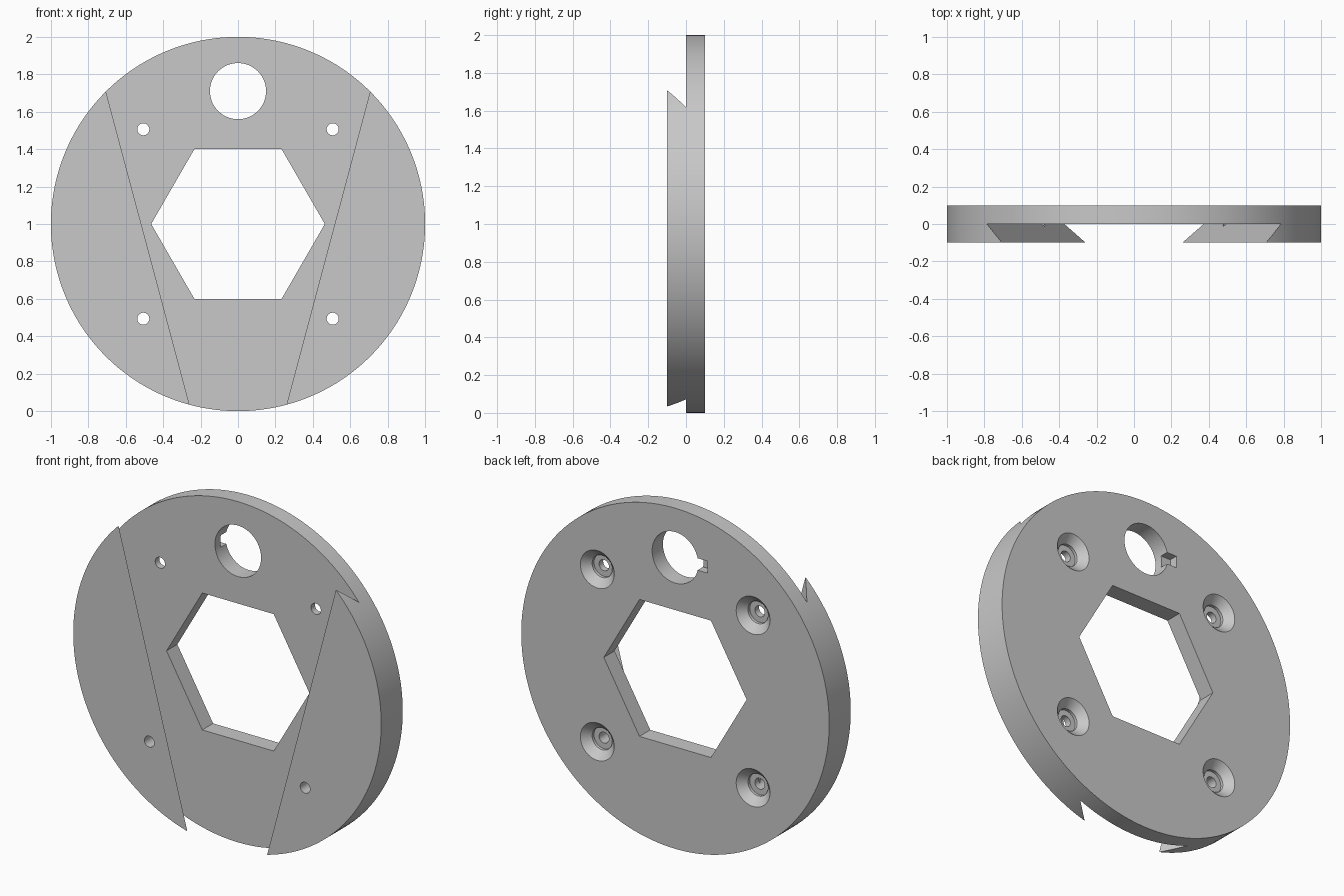
import bpy
import bmesh
from math import cos, sin, pi, radians

cube = bpy.data.objects.get("Cube")
if cube:
    bpy.data.objects.remove(cube, do_unlink=True)

grey = bpy.data.materials.new("plain grey")
grey.use_nodes = True
grey.diffuse_color = (0.58, 0.58, 0.58, 1)
grey.node_tree.nodes["Principled BSDF"].inputs["Base Color"].default_value = grey.diffuse_color

HALF = 0.1       # half the thickness of the plate
OVER = 0.2       # how far cutters reach past the faces


def circle(r, y, n=64, x=0, z=1):
    """Ring of points around the y axis."""
    return [(x + r * cos(2 * pi * i / n), y, z + r * sin(2 * pi * i / n)) for i in range(n)]


def loft(name, rings):
    """Closed solid through a stack of rings with equal point counts."""
    bm = bmesh.new()
    loops = [[bm.verts.new(p) for p in ring] for ring in rings]
    n = len(loops[0])
    for a, b in zip(loops, loops[1:]):
        for i in range(n):
            j = (i + 1) % n
            bm.faces.new((a[i], a[j], b[j], b[i]))
    bm.faces.new(loops[0])
    bm.faces.new(loops[-1])
    bmesh.ops.recalc_face_normals(bm, faces=bm.faces)
    mesh = bpy.data.meshes.new(name)
    bm.to_mesh(mesh)
    bm.free()
    mesh.materials.append(grey)
    obj = bpy.data.objects.new(name, mesh)
    bpy.context.collection.objects.link(obj)
    return obj


def groove_ring(y):
    """Tapered dovetail outline, wider towards the floor of the groove."""
    def half_width(z):
        return 0.517 + (y + HALF) * 1.035 + 0.267 * (z - 1)
    low, high = -0.1, 2.1
    return [(-half_width(low), y, low), (half_width(low), y, low),
            (half_width(high), y, high), (-half_width(high), y, high)]


# Round plate
plate = loft("round_plate", [circle(1, -HALF, 160), circle(1, HALF, 160)])

# Dovetail groove, hexagonal opening and large round hole
cutters = [
    loft("groove_cutter", [groove_ring(-OVER), groove_ring(0)]),
    loft("hexagon_cutter", [circle(0.464, y, 6) for y in (-OVER, OVER)]),
    loft("hole_cutter", [circle(0.15, y, z=1.71) for y in (-OVER, OVER)]),
]

# Key notch beside the large hole, open to the back
cutters.append(loft("notch_cutter", [
    [(-0.21, y, 1.675), (-0.1, y, 1.675), (-0.1, y, 1.745), (-0.21, y, 1.745)]
    for y in (0.05, OVER)]))

# Four countersunk screw holes
screw_profile = [(0.032, -OVER), (0.032, 0.038), (0.065, 0.038),
                 (0.065, 0.055), (0.11, HALF), (0.11, OVER)]
for sx in (-1, 1):
    for sz in (-1, 1):
        cutters.append(loft("screw_cutter", [
            circle(r, y, 48, sx * 0.506, 1 + sz * 0.506) for r, y in screw_profile]))

for cutter in cutters:
    cutter.hide_render = True
    mod = plate.modifiers.new(cutter.name, "BOOLEAN")
    mod.operation = "DIFFERENCE"
    mod.solver = "EXACT"
    mod.object = cutter

# Apply the cuts and drop the cutters
bpy.context.view_layer.update()
evaluated = plate.evaluated_get(bpy.context.evaluated_depsgraph_get())
cut_mesh = bpy.data.meshes.new_from_object(evaluated)
plate.modifiers.clear()
plate.data = cut_mesh
for cutter in cutters:
    bpy.data.objects.remove(cutter, do_unlink=True)

# Smooth round walls, sharp edges
bpy.ops.object.select_all(action="DESELECT")
plate.select_set(True)
bpy.context.view_layer.objects.active = plate
bpy.ops.object.shade_smooth_by_angle(angle=radians(25))
